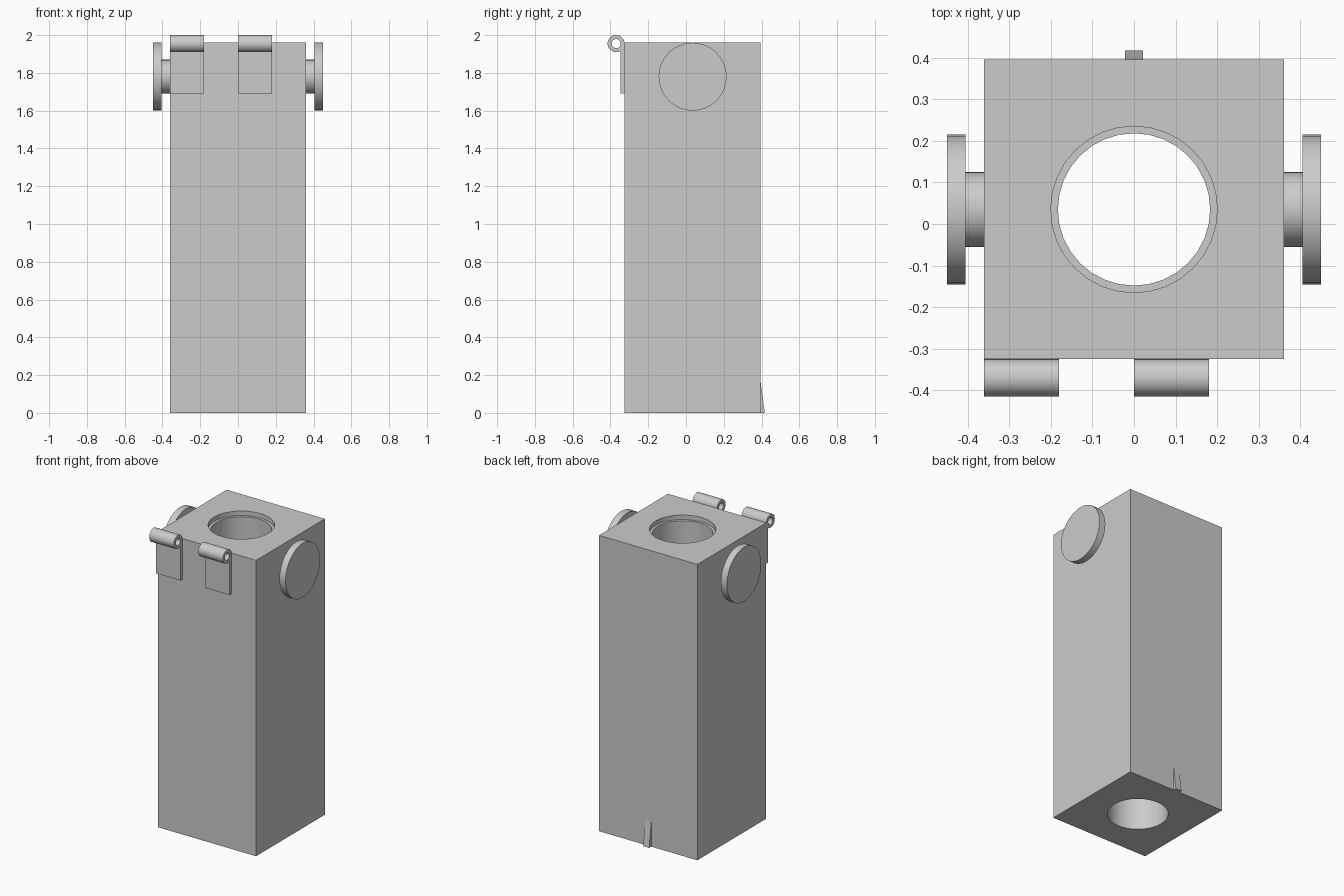
import bpy, bmesh
from math import pi, sin, cos, radians
from mathutils import Matrix, Vector

if "Cube" in bpy.data.objects:
    bpy.data.objects.remove(bpy.data.objects["Cube"])

CY = 0.035      # centre of the block in y
HALF = 0.36     # half width of the block
TOP = 1.96


def finish(name, bm):
    bmesh.ops.recalc_face_normals(bm, faces=bm.faces)
    mesh = bpy.data.meshes.new(name)
    bm.to_mesh(mesh)
    bm.free()
    obj = bpy.data.objects.new(name, mesh)
    bpy.context.collection.objects.link(obj)
    return obj


def smooth(obj):
    bpy.ops.object.select_all(action='DESELECT')
    obj.select_set(True)
    bpy.context.view_layer.objects.active = obj
    bpy.ops.object.shade_smooth_by_angle(angle=radians(30))


def lathe(name, profile, matrix, sides=32):
    """Revolve (radius, height) points about local z and cap both ends."""
    bm = bmesh.new()
    rings = [[bm.verts.new((r * cos(2 * pi * i / sides), r * sin(2 * pi * i / sides), h))
              for i in range(sides)] for r, h in profile]
    for a, b in zip(rings, rings[1:]):
        for i in range(sides):
            j = (i + 1) % sides
            bm.faces.new((a[i], a[j], b[j], b[i]))
    bm.faces.new(rings[0])
    bm.faces.new(rings[-1])
    bm.transform(matrix)
    return finish(name, bm)


def extrude_x(name, profile, x0, x1):
    """Extrude a closed (y, z) profile from x0 to x1."""
    bm = bmesh.new()
    face = bm.faces.new([bm.verts.new((x0, y, z)) for y, z in profile])
    ext = bmesh.ops.extrude_face_region(bm, geom=[face])['geom']
    moved = [v for v in ext if isinstance(v, bmesh.types.BMVert)]
    bmesh.ops.translate(bm, verts=moved, vec=(x1 - x0, 0, 0))
    return finish(name, bm)


# Square block with a stepped through bore
y0, y1 = CY - HALF, CY + HALF
block = extrude_x("block", [(y0, 0), (y1, 0), (y1, TOP), (y0, TOP)], -HALF, HALF)
cutter = lathe("bore_cutter",
               [(0.183, -0.1), (0.183, TOP - 0.03), (0.2, TOP - 0.03), (0.2, TOP + 0.1)],
               Matrix.Translation((0, CY, 0)))
cutter.hide_render = True
mod = block.modifiers.new("bore", 'BOOLEAN')
mod.operation, mod.solver, mod.object = 'DIFFERENCE', 'EXACT', cutter
bpy.context.view_layer.objects.active = block
bpy.ops.object.modifier_apply(modifier=mod.name)
bpy.data.objects.remove(cutter)
smooth(block)

# Flanged pegs on both sides
for side, sign in (("left", -1), ("right", 1)):
    peg = lathe(side + "_peg",
                [(0.09, HALF), (0.09, 0.405), (0.18, 0.405), (0.18, 0.45)],
                Matrix.Translation((0, CY, 1.78)) @ Matrix.Rotation(sign * pi / 2, 4, 'Y'))
    smooth(peg)

# Hinge leaves with rolled knuckles: one strip profile curling round the pin hole
KY, KZ, R_OUT, R_IN, N = -0.37, 1.955, 0.045, 0.024, 32


def arc(r, angles):
    return [(KY + r * cos(a), KZ + r * sin(a)) for a in angles]


turn = [2 * pi * i / N for i in range(N)]
for label, x in (("left", -0.36), ("right", 0.0)):
    plate = extrude_x(label + "_hinge_leaf",
                      [(y0, 1.69), (y0, KZ), (y0 - 0.021, KZ), (y0 - 0.021, 1.69)], x, x + 0.18)
    bm = bmesh.new()
    loops = [[bm.verts.new((px, y, z)) for y, z in arc(r, turn)]
             for px, r in ((x, R_OUT), (x + 0.18, R_OUT), (x + 0.18, R_IN), (x, R_IN))]
    for a, b in zip(loops, loops[1:] + loops[:1]):
        for i in range(N):
            j = (i + 1) % N
            bm.faces.new((a[i], a[j], b[j], b[i]))
    smooth(finish(label + "_hinge_knuckle", bm))

# Small wedge catch at the foot of the back
extrude_x("catch", [(y1, 0), (y1 + 0.022, 0), (y1, 0.165)], -0.022, 0.022)
